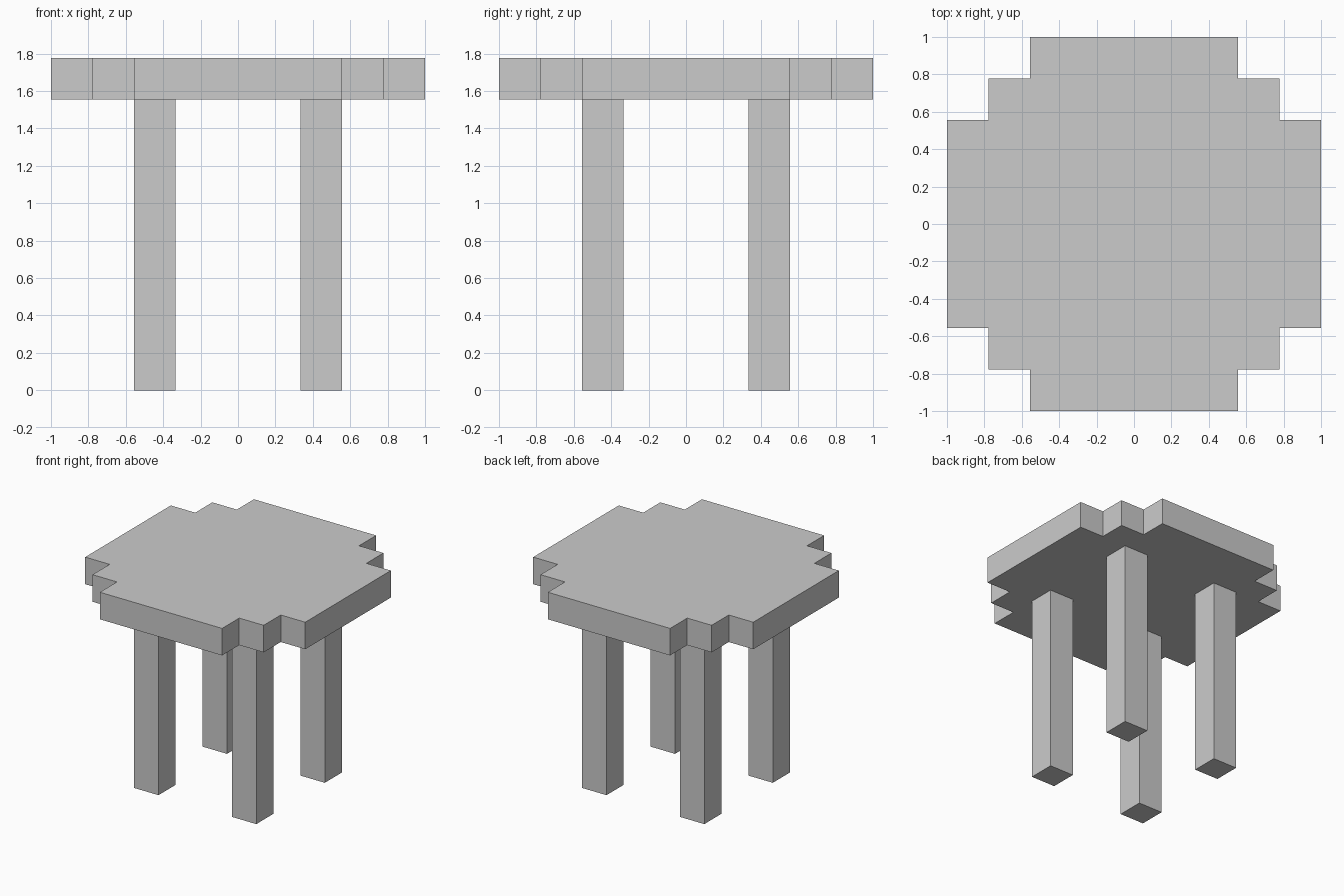
import bpy, bmesh
from mathutils import Matrix, Vector
from math import radians

if "Cube" in bpy.data.objects:
    bpy.data.objects.remove(bpy.data.objects["Cube"])

U = 2 / 9            # one block of the grid
LEG_H = 7 * U        # height of the legs


def make_object(name, bm):
    bmesh.ops.recalc_face_normals(bm, faces=bm.faces)
    mesh = bpy.data.meshes.new(name)
    bm.to_mesh(mesh)
    bm.free()
    obj = bpy.data.objects.new(name, mesh)
    bpy.context.collection.objects.link(obj)
    return obj


# Table top: one stepped corner turned four times, then extruded
corner = [(4.5, 2.5), (3.5, 2.5), (3.5, 3.5), (2.5, 3.5), (2.5, 4.5)]
bm = bmesh.new()
verts = []
for k in range(4):
    turn = Matrix.Rotation(radians(90 * k), 3, 'Z')
    verts += [bm.verts.new(turn @ Vector((x * U, y * U, LEG_H))) for x, y in corner]
face = bm.faces.new(verts)
ext = bmesh.ops.extrude_face_region(bm, geom=[face], use_keep_orig=True)
bmesh.ops.translate(bm, vec=(0, 0, U),
                    verts=[g for g in ext["geom"] if isinstance(g, bmesh.types.BMVert)])
make_object("table_top", bm)

# Four square legs
for side, sx in (("left", -1), ("right", 1)):
    for end, sy in (("front", -1), ("back", 1)):
        bm = bmesh.new()
        bmesh.ops.create_cube(bm, size=1, matrix=Matrix.Translation(
            (sx * 2 * U, sy * 2 * U, LEG_H / 2)) @ Matrix.Diagonal((U, U, LEG_H, 1)))
        make_object(f"{end}_{side}_leg", bm)
